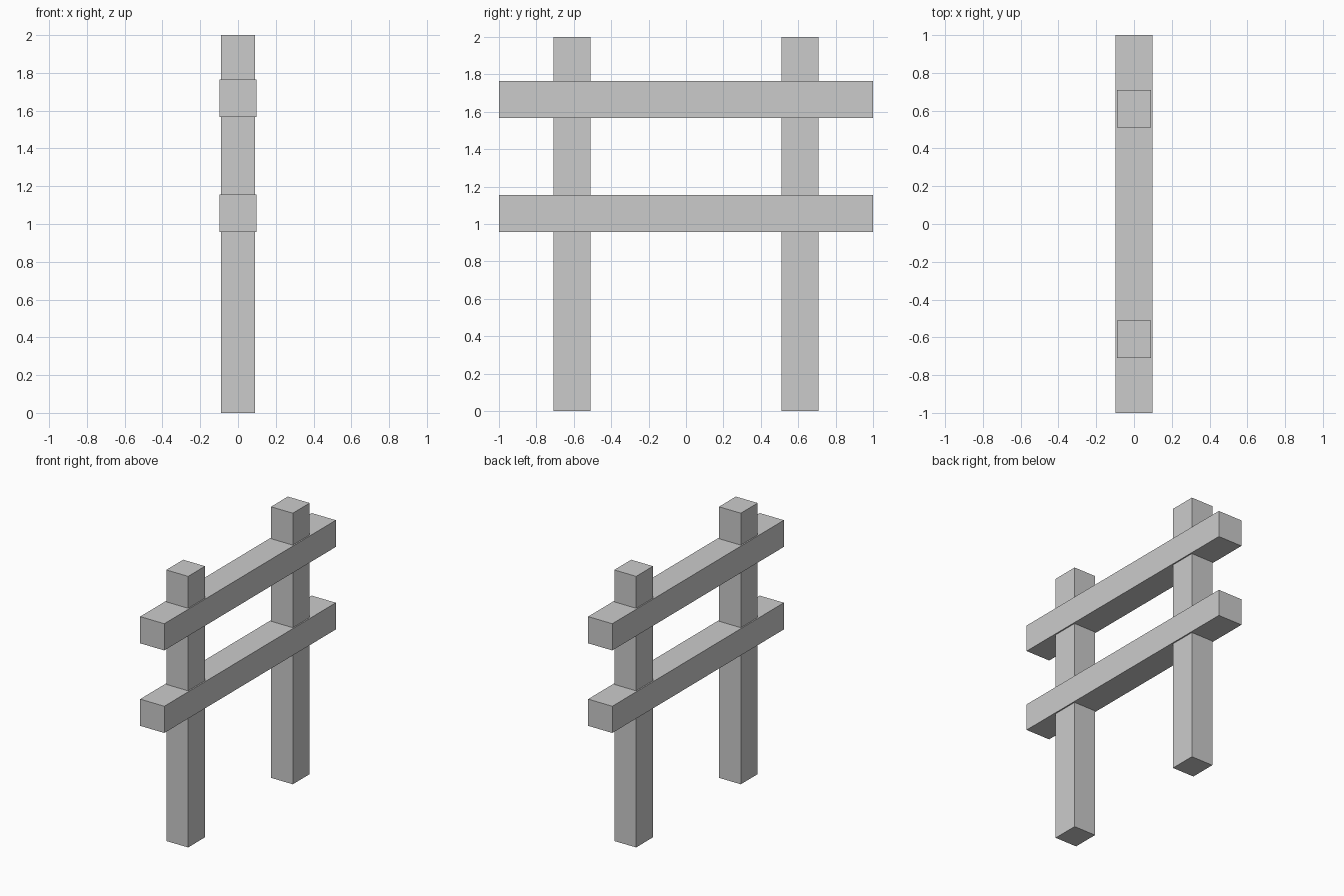
import bpy

if "Cube" in bpy.data.objects:
    bpy.data.objects.remove(bpy.data.objects["Cube"])


def beam(name, size, center):
    """Add a rectangular timber of the given full size."""
    bpy.ops.mesh.primitive_cube_add(size=1, location=center)
    obj = bpy.context.object
    obj.name = name
    obj.scale = size
    bpy.ops.object.transform_apply(location=False, rotation=False, scale=True)
    return obj


# Two upright posts, slightly thinner than the rails in x
for side, y in (("front", -0.61), ("back", 0.61)):
    beam(f"{side}_post", (0.178, 0.197, 2.0), (0, y, 1.0))

# Two horizontal rails running through the posts
for level, z in (("lower", 1.057), ("upper", 1.666)):
    beam(f"{level}_rail", (0.197, 2.0, 0.197), (0, 0, z))
